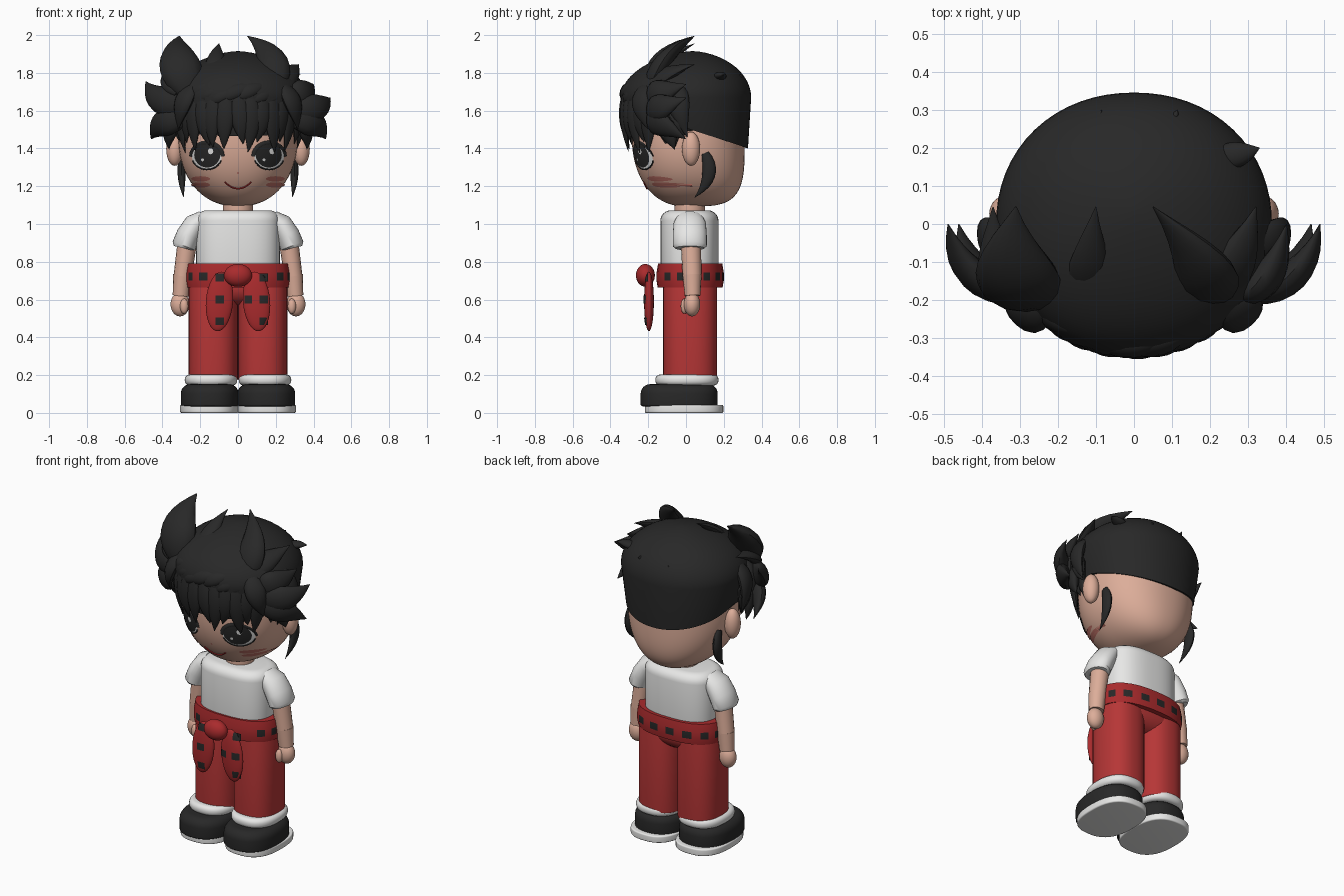
import bpy, bmesh, math
from math import sin, cos, pi
from mathutils import Vector, Matrix

if "Cube" in bpy.data.objects:
    bpy.data.objects.remove(bpy.data.objects["Cube"])


def material(name, r, g, b):
    m = bpy.data.materials.new(name)
    m.diffuse_color = (r, g, b, 1)
    m.use_nodes = True
    m.node_tree.nodes["Principled BSDF"].inputs["Base Color"].default_value = m.diffuse_color
    return m


SKIN = material("skin", 0.72, 0.42, 0.32)
BLACK = material("soft black", 0.021, 0.021, 0.021)
WHITE = material("off white", 0.83, 0.83, 0.82)
RED = material("trouser red", 0.47, 0.037, 0.037)
SASH = material("sash red", 0.40, 0.024, 0.026)
BLUSH = material("blush", 0.50, 0.16, 0.13)
SIDES = ((-1, "left"), (1, "right"))


def finish(name, bm, mat):
    bmesh.ops.recalc_face_normals(bm, faces=bm.faces)
    me = bpy.data.meshes.new(name)
    bm.to_mesh(me)
    bm.free()
    me.materials.append(mat)
    ob = bpy.data.objects.new(name, me)
    bpy.context.collection.objects.link(ob)
    return ob


def bridge(name, rings, mat, close=True):
    bm = bmesh.new()
    vs = [[bm.verts.new(p) for p in r] for r in rings]
    n = len(vs[0])
    for a, b in zip(vs, vs[1:]):
        for i in range(n):
            bm.faces.new((a[i], a[(i + 1) % n], b[(i + 1) % n], b[i]))
    if close:
        bm.faces.new(vs[0])
    bm.faces.new(vs[-1])
    return finish(name, bm, mat)


def oval(cx, cy, rx, ry, z, p, n):
    """Rounded-box outline; z may be a rule of the sine."""
    ring = []
    for i in range(n):
        c, s = cos(2 * pi * i / n), sin(2 * pi * i / n)
        k = (abs(c) ** p + abs(s) ** p) ** (-1 / p)
        ring.append((cx + rx * c * k, cy + ry * s * k, z(s) if callable(z) else z))
    return ring


def pillow(name, z0, z1, cx, cy, rx, ry, mat, top, low=None, p=2.4, n=48):
    """Upright rounded-box column with rounded rims of radius low and top."""
    low = top if low is None else low
    arc = [i * pi / 12 for i in range(7)]
    steps = [(z0 + low * (1 - cos(a)), low * (1 - sin(a))) for a in arc]
    steps += [(z1 - top * (1 - sin(a)), top * (1 - cos(a))) for a in arc]
    return bridge(name, [oval(cx, cy, rx - d, ry - d, z, p, n) for z, d in steps], mat)


def sweep(name, pts, radii, mat, nrm=(0, -1, 0), n=16):
    """Tube along points with (width, thickness) radii."""
    pts, out = [Vector(p) for p in pts], []
    for i, p in enumerate(pts):
        t = (pts[min(i + 1, len(pts) - 1)] - pts[max(i - 1, 0)]).normalized()
        b = t.cross(Vector(nrm)).normalized()
        m = b.cross(t)
        w, h = radii[i]
        out.append([p + b * w * cos(a) + m * h * sin(a) for a in (2 * pi * k / n for k in range(n))])
    return bridge(name, out, mat)


def spike(name, a, b, c, w, t, nrm=(0, -1, 0)):
    """Curved, flattened lock of hair ending in a point."""
    a, b, c = Vector(a), Vector(b), Vector(c)
    us = [i / 10 for i in range(11)]
    pts = [a * (1 - u) ** 2 + b * 2 * u * (1 - u) + c * u * u for u in us]
    prof = [max(0.02, sin(pi * (0.2 + 0.8 * u))) for u in us]
    return sweep(name, pts, [(w * f, t * f) for f in prof], BLACK, nrm, 14)


def ball(name, loc, size, mat, tilt=0.0):
    bm = bmesh.new()
    bmesh.ops.create_uvsphere(bm, u_segments=28, v_segments=18, radius=1)
    bm.transform(Matrix.Translation(loc) @ Matrix.Rotation(tilt, 4, 'Y') @ Matrix.Diagonal((*size, 1)))
    return finish(name, bm, mat)


def patch(name, cx, cz, rx, rz, mat, yf, off, square=False):
    """Thin disc or square laid on a front surface."""
    rings = []
    for j in range(5):
        ring = []
        for i in range(24):
            c, s = cos(pi * i / 12), sin(pi * i / 12)
            k = (1 - j * .24) / (max(abs(c), abs(s)) if square else 1)
            x, z = cx + rx * c * k, cz + rz * s * k
            ring.append((x, yf(x, z) - off, z))
        rings.append(ring)
    return bridge(name, rings, mat, close=False)


# shoes, trousers, sleeves, arms, ears
for s, side in SIDES:
    pillow(side + "_sole", 0, .042, s * .152, -.01, .155, .208, WHITE, .008, p=2.6)
    pillow(side + "_shoe", .035, .152, s * .15, -.036, .153, .204, BLACK, .05, .01)
    pillow(side + "_cuff", .145, .203, s * .143, .005, .139, .167, WHITE, .026)
    pillow(side + "_trouser_leg", .17, .70, s * .131, .022, .13, .143, RED, .01)
    sweep(side + "_sleeve", [(s * .18, .02, 1.035), (s * .225, .02, 1.0), (s * .262, .02, .94), (s * .286, .02, .885),
                             (s * .289, .02, .872)],
          [(.04, .07), (.06, .086), (.065, .09), (.064, .09), (.052, .078)], WHITE, n=28)
    sweep(side + "_upper_arm", [(s * .265, .025, .93), (s * .293, .032, .725)], [(.052, .054), (.048, .05)], SKIN)
    sweep(side + "_forearm", [(s * .293, .032, .73), (s * .303, .035, .62)], [(.05, .05), (.043, .042)], SKIN)
    ball(side + "_hand", (s * .307, .032, .575), (.05, .043, .064), SKIN)
    ball(side + "_thumb", (s * .285, -.008, .565), (.022, .02, .04), SKIN)
    ball(side + "_ear", (s * .335, .027, 1.398), (.045, .048, .09), SKIN)
pillow("hips", .57, .72, 0, .03, .262, .135, RED, .01, .10)

# shirt and neck
pillow("shirt", .76, 1.072, 0, .018, .222, .154, WHITE, .055, .01, 2.7)
pillow("neck", 1.05, 1.13, 0, .02, .08, .08, SKIN, .01, p=2)

# checked sash: a black check every other face of the middle row, plain behind the knot
sash = bridge("sash", [oval(0, .022, .274 - d, .178 - d, z, 2.5, 32)
                       for z, d in ((.665, .006), (.70, 0), (.742, 0), (.79, .008))], SASH)
sash.data.materials.append(BLACK)
for f in sash.data.polygons:
    if abs(f.center.z - .721) < .01 and f.index % 2 == 0 and not (f.center.y < 0 and abs(f.center.x) < .17):
        f.material_index = 1
ball("sash_knot", (0, -.215, .728), (.074, .05, .06), SASH)


def tail_y(x, z):
    return -.196 - .026 * math.sqrt(max(0, 1 - ((abs(x) - .098) / .072) ** 2 - ((z - .59) / .158) ** 2))


for s, side in SIDES:
    ball(side + "_sash_tail", (s * .098, -.196, .59), (.072, .026, .158), SASH, -s * .08)
    for k in range(3):
        patch(f"{side}_tail_check_{k}", -.097 if s < 0 else .137, .717 - .116 * k, .023, .021, BLACK,
              tail_y, .004, True)
patch("extra_tail_check", .055, .60, .02, .021, BLACK, tail_y, .004, True)


# head: flat-backed egg, widest at z = 1.47
def head_at(z):
    u = min(abs(1.47 - z) / .377, .999)
    egg = (1 - u ** 2.2) ** (1 / 2.2)
    return .316 * egg, -.287 * egg, .311 * (1 - u ** 4) ** .25


def face_y(x, z):
    w, f, b = head_at(z)
    return (f + b) / 2 - (b - f) / 2 * max(0, 1 - abs(x / w) ** 2.2) ** (1 / 2.2)


rings = []
for i in range(40):
    z = 1.47 - .376 * cos(pi * i / 60)
    w, f, b = head_at(z)
    rings.append(oval(0, (f + b) / 2, w, (b - f) / 2, z, 2.2, 64))
bridge("head", rings, SKIN)


def face_line(name, xz, r, mat):
    sweep(name, [(x, face_y(x, z) - .003, z) for x, z in xz], [(r, .004)] * len(xz), mat, n=8)


def eye_arc(s, r, a0, a1):
    angles = [pi * (a0 + (a1 - a0) * k / 12) for k in range(13)]
    return [(s * (.165 + r * cos(a)), 1.358 + r * .88 * sin(a)) for a in angles]


# face
for s, side in SIDES:
    patch(side + "_eye_white", s * .165, 1.358, .079, .068, WHITE, face_y, .003)
    patch(side + "_iris", s * .163, 1.366, .069, .067, BLACK, face_y, .006)
    patch(side + "_eye_shine", s * .163 + .018, 1.385, .014, .016, WHITE, face_y, .009)
    patch(side + "_eye_glint", s * .163 - .025, 1.34, .008, .008, WHITE, face_y, .009)
    face_line(side + "_lash", eye_arc(s, .083, 0, 1), .011, BLACK)
    face_line(side + "_lower_lash", eye_arc(s, .079, 1.1, 1.9), .004, BLACK)
    for k in range(2):
        patch(f"{side}_blush_{k}", s * .198, 1.239 - .032 * k, .05, .014, BLUSH, face_y, .004)
face_line("mouth", [(x / 100, 1.187 + 7 * (x / 100) ** 2) for x in range(-7, 8)], .004, SASH)
patch("nose", 0, 1.27, .006, .005, BLUSH, face_y, .004)

# hair cap: bowl with a lower edge that drops to the nape, and a domed top
cap = [oval(0, .01, .325, .318, lambda s: 1.505 - .105 * max(s, 0) - .04 * max(-s, 0), 2.1, 64)]
for i in range(14):
    a = pi / 2 * i / 13.3
    r = cos(a) ** 1.18
    cap.append(oval(0, .035 * sin(a) ** 2, .362 * r, .345 * r, 1.67 + .245 * sin(a), 2.1, 64))
bridge("hair_cap", cap, BLACK)


def around(deg, r, z):
    a = math.radians(deg)
    return Vector((r * sin(a), -r * .97 * cos(a), z))


# fringe: locks hanging round the front, tips of uneven length and lean
for i in range(15):
    d = -77 + 11 * i
    z = 1.405 + .03 * cos(i * pi * .9)
    spike(f"fringe_{i}", around(d, .335, 1.69), around(d + 3 * sin(i), .355, 1.54),
          around(d + 5 * sin(2 * i), .318, z), .05, .024, around(d, 1, 0))

# twisted band of strands above the fringe
for i in range(9):
    d = -68 + 13 * i
    z = 1.68 + .014 * sin(i * 1.7)
    spike(f"band_strand_{i}", around(d - 4, .315, z - .02), around(d + 14, .36, z + .015),
          around(d + 36, .315, z + .06), .045, .032, around(d + 10, 1, .5))

# rounded petals overlapping down each temple
for s, side in SIDES:
    for i in range(3):
        d = s * (48 + 17 * i)
        spike(f"{side}_petal_{i}", around(d, .32, 1.73), around(d, .42, 1.65), around(d + s * 9, .375, 1.50 - .02 * i),
              .06, .032, around(d, 1, 0))

# locks standing on top: base x, bend x, tip x, tip z, bend drop, half width
for i, (x0, x1, x2, z, drop, w) in enumerate(((-.25, -.345, -.31, 1.995, .12, .11), (.16, .26, .05, 1.995, .125, .085),
                                              (.15, .26, .32, 1.845, .06, .075), (-.11, -.13, -.10, 1.955, .1, .06),
                                              (-.31, -.37, -.37, 1.82, .06, .06))):
    spike(f"top_lock_{i}", (x0, -.19, 1.70), (x1, -.17, z - drop), (x2, .045, z), w, w * .55, (0, -1, .4))

# locks sweeping out to the sides: base x, base z, tip x, tip z
for i, (x, z, tx, tz) in enumerate(((-.28, 1.63, -.488, 1.755), (.28, 1.60, .488, 1.668), (-.28, 1.56, -.46, 1.45),
                                    (.28, 1.56, .465, 1.45), (.27, 1.68, .40, 1.74))):
    spike(f"side_lock_{i}", (x, -.18, z), (tx * .92, -.18, z), (tx, 0, tz), .075, .043, (x, -.7, 0))

# temple locks, sideburns and small tufts
for s, side in SIDES:
    spike(side + "_temple_lock", (s * .31, -.12, 1.60), (s * .38, -.10, 1.50), (s * .365, -.06, 1.395),
          .06, .035, (s, -.6, 0))
    spike(side + "_rear_temple_lock", (s * .33, -.07, 1.62), (s * .39, -.04, 1.55), (s * .36, -.01, 1.46),
          .05, .03, (s, 0, 0))
    spike(side + "_sideburn", (s * .295, .10, 1.375), (s * .305, .165, 1.25), (s * .288, .045, 1.14),
          .036, .022, (s, 0, 0))
spike("crown_tuft", (.20, .17, 1.77), (.28, .18, 1.79), (.33, .20, 1.79), .035, .022, (0, 0, 1))
for i in range(3):
    x, y = -.10 + .1 * i, .27 - .03 * (i % 2)
    spike(f"back_tuft_{i}", (x, y - .04, 1.73), (x, y, 1.78), (x + .015, y + .03, 1.785), .025, .018, (1, 0, 0))

bpy.ops.object.select_all(action='SELECT')
bpy.context.view_layer.objects.active = sash
bpy.ops.object.shade_smooth_by_angle(angle=math.radians(40))
